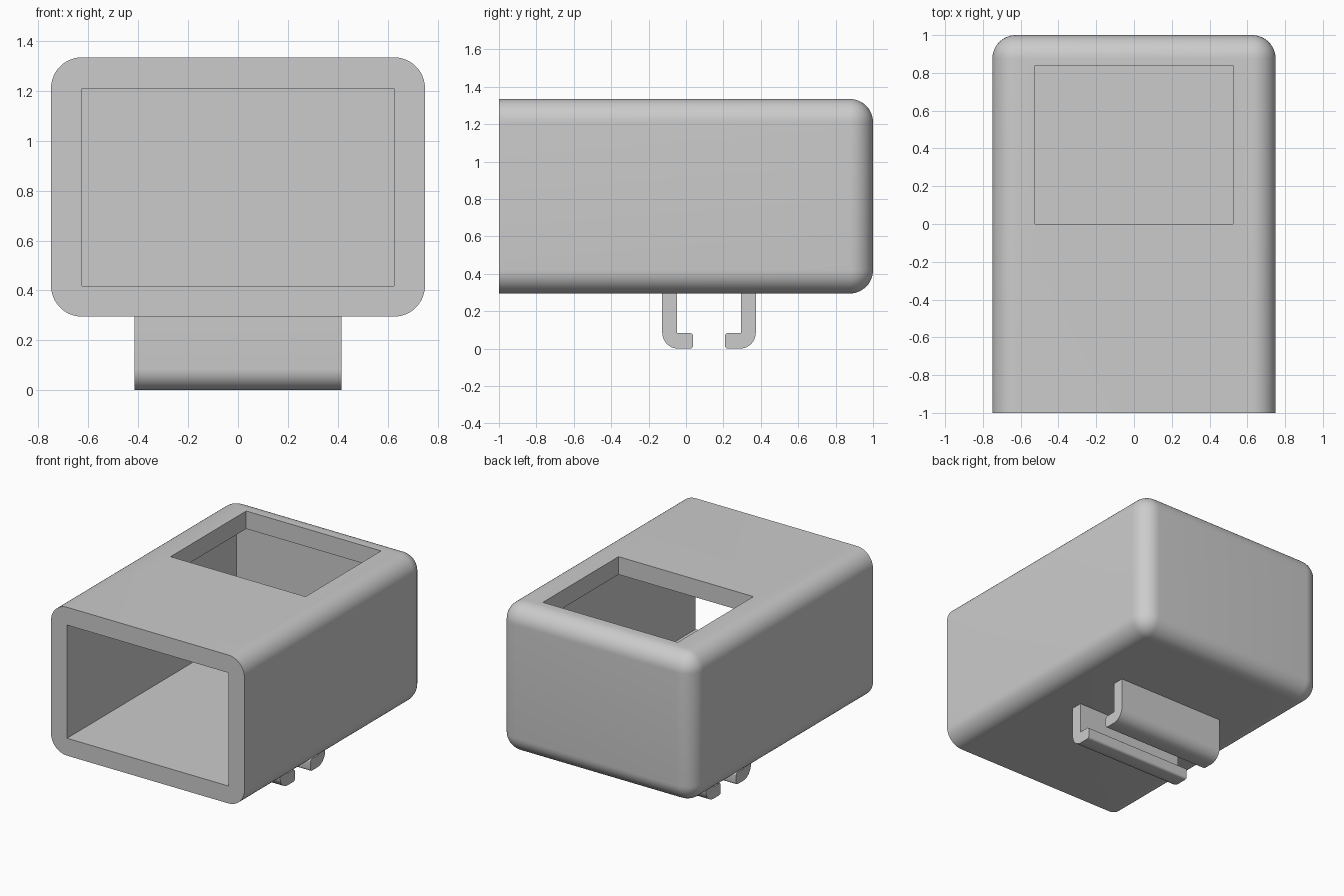
import bpy, bmesh
from math import radians, sin, cos, pi

cube = bpy.data.objects.get("Cube")
if cube:
    bpy.data.objects.remove(cube, do_unlink=True)

GREY = (0.6, 0.6, 0.6, 1)
grey = bpy.data.materials.new("plain grey")
grey.use_nodes = True
grey.diffuse_color = GREY
grey.node_tree.nodes["Principled BSDF"].inputs["Base Color"].default_value = GREY


def finish(name, bm):
    bmesh.ops.recalc_face_normals(bm, faces=bm.faces)
    mesh = bpy.data.meshes.new(name)
    bm.to_mesh(mesh)
    bm.free()
    mesh.materials.append(grey)
    obj = bpy.data.objects.new(name, mesh)
    bpy.context.collection.objects.link(obj)
    return obj


def box(low, high):
    bm = bmesh.new()
    bmesh.ops.create_cube(bm, size=1)
    for v in bm.verts:
        for i in range(3):
            v.co[i] = high[i] if v.co[i] > 0 else low[i]
    return bm


def activate(obj):
    bpy.ops.object.select_all(action='DESELECT')
    obj.select_set(True)
    bpy.context.view_layer.objects.active = obj


def smooth(obj):
    activate(obj)
    bpy.ops.object.shade_smooth_by_angle(angle=radians(30))


# Housing: all edges rounded except around the open front
bm = box((-0.75, -1, 0.295), (0.75, 1, 1.335))
edges = [e for e in bm.edges if max(v.co.y for v in e.verts) > 0]
bmesh.ops.bevel(bm, geom=edges, offset=0.125, segments=12, profile=0.5, affect='EDGES')
housing = finish("housing", bm)

# Hollow interior and the window in the roof
cutters = {
    "cavity_cutter": ((-0.625, -1.2, 0.417), (0.625, 0.875, 1.21)),
    "window_cutter": ((-0.523, 0, 1.0), (0.523, 0.838, 1.5)),
}
for name, (low, high) in cutters.items():
    cutter = finish(name, box(low, high))
    cutter.hide_render = True
    activate(housing)
    cut = housing.modifiers.new(name, 'BOOLEAN')
    cut.operation = 'DIFFERENCE'
    cut.solver = 'EXACT'
    cut.object = cutter
    bpy.ops.object.modifier_apply(modifier=cut.name)
    bpy.data.objects.remove(cutter, do_unlink=True)
smooth(housing)


def arc(y, z, r, start, end, steps):
    angles = [radians(start + (end - start) * i / steps) for i in range(steps + 1)]
    return [(y + r * cos(a), z + r * sin(a)) for a in angles]


# Pair of hooked clips below the housing, facing each other
profile = [(-0.127, 0.3)]
profile += arc(-0.042, 0.085, 0.085, 180, 270, 10)
profile += arc(0.021, 0.017, 0.017, 270, 360, 5)
profile += arc(0.021, 0.066, 0.017, 0, 90, 5)
profile += [(-0.047, 0.083), (-0.047, 0.3)]

for name, side in (("front_clip", 1), ("back_clip", -1)):
    bm = bmesh.new()
    # The second clip mirrors the first about the middle of the gap
    verts = [bm.verts.new((-0.415, 0.123 + side * (y - 0.123), z)) for y, z in profile]
    face = bm.faces.new(verts)
    out = bmesh.ops.extrude_face_region(bm, geom=[face])
    moved = [g for g in out["geom"] if isinstance(g, bmesh.types.BMVert)]
    bmesh.ops.translate(bm, verts=moved, vec=(0.83, 0, 0))
    smooth(finish(name, bm))
